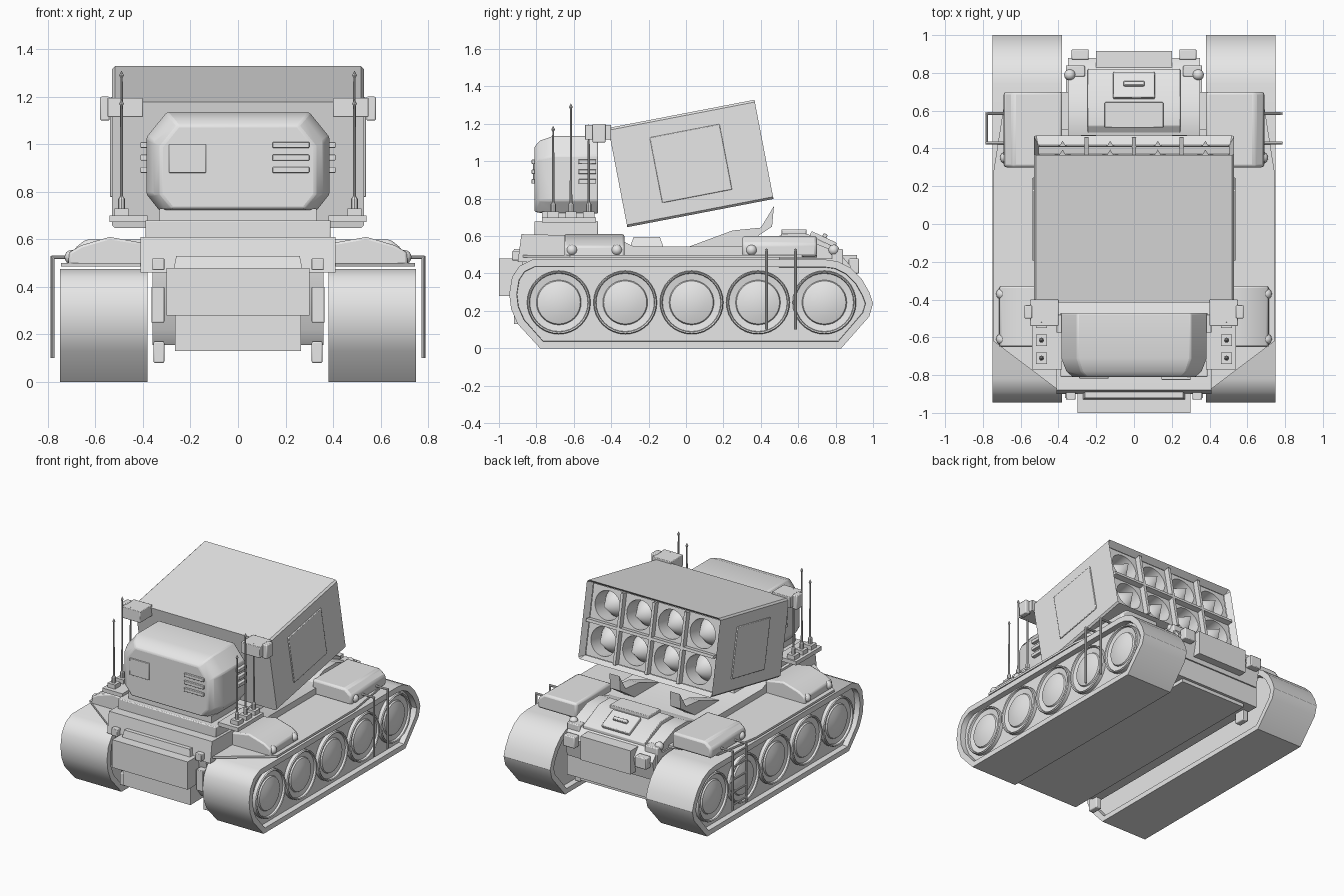
import bpy, bmesh, math
from mathutils import Matrix, Vector

cube = bpy.data.objects.get("Cube")
if cube:
    bpy.data.objects.remove(cube, do_unlink=True)

grey = bpy.data.materials.new("plain grey")
grey.use_nodes = True
grey.diffuse_color = (0.8, 0.8, 0.8, 1)
grey.node_tree.nodes["Principled BSDF"].inputs["Base Color"].default_value = (0.8, 0.8, 0.8, 1)


def finish(name, bm, mirror=False, bevel=0, matrix=None):
    if matrix:
        bm.transform(matrix)
    bmesh.ops.recalc_face_normals(bm, faces=bm.faces)
    mesh = bpy.data.meshes.new(name)
    bm.to_mesh(mesh)
    bm.free()
    mesh.materials.append(grey)
    ob = bpy.data.objects.new(name, mesh)
    bpy.context.collection.objects.link(ob)
    if bevel:
        mod = ob.modifiers.new("bevel", 'BEVEL')
        mod.width, mod.segments = bevel, 2
    if mirror:
        ob.modifiers.new("mirror", 'MIRROR').use_mirror_merge = False
    bpy.ops.object.select_all(action='DESELECT')
    ob.select_set(True)
    bpy.context.view_layer.objects.active = ob
    bpy.ops.object.shade_smooth_by_angle(angle=math.radians(32))


def extrude(pts, axis, a, b):
    """Profile in the two axes other than the extrusion axis."""
    bm = bmesh.new()
    def place(p, d):
        c = list(p)
        c.insert("xyz".index(axis), d)
        return bm.verts.new(c)
    ra, rb = [place(p, a) for p in pts], [place(p, b) for p in pts]
    caps = [bm.faces.new(ra), bm.faces.new(rb)]
    for i in range(len(pts)):
        j = (i + 1) % len(pts)
        bm.faces.new((ra[i], ra[j], rb[j], rb[i]))
    bmesh.ops.recalc_face_normals(bm, faces=bm.faces)
    return bm, caps


def prism(name, pts, axis, a, b, **kw):
    finish(name, extrude(pts, axis, a, b)[0], **kw)


def box(name, x, y, z, taper=0, **kw):
    bm, _ = extrude([(x[0], y[0]), (x[1], y[0]), (x[1], y[1]), (x[0], y[1])], "z", *z)
    mid = (sum(x) / 2, sum(y) / 2)
    for v in bm.verts:
        if taper and v.co.z > sum(z) / 2:
            for k in (0, 1):
                v.co[k] -= math.copysign(taper, v.co[k] - mid[k])
    finish(name, bm, **kw)


def lathe(name, profile, origin, axis, steps=32, matrix=Matrix(), **kw):
    """Profile of (radius, height), spun about the axis."""
    bm = bmesh.new()
    vs = [bm.verts.new((r, 0, h)) for r, h in profile]
    es = [bm.edges.new(p) for p in zip(vs, vs[1:])]
    bmesh.ops.spin(bm, geom=vs + es, cent=(0, 0, 0), axis=(0, 0, 1), angle=math.tau, steps=steps)
    bmesh.ops.remove_doubles(bm, verts=bm.verts, dist=0.0005)
    turn = Vector((0, 0, 1)).rotation_difference(Vector(axis)).to_matrix().to_4x4()
    finish(name, bm, matrix=matrix @ Matrix.Translation(origin) @ turn, **kw)


def rod(name, start, end, r, **kw):
    d = Vector(end) - Vector(start)
    lathe(name, [(0, 0), (r, 0), (r, d.length), (0, d.length)], start, d.normalized(), 8, **kw)


# Tracks with recessed sides and upright rim walls
track = [(-0.78, 0), (-0.9, 0.13), (-0.935, 0.21), (-0.945, 0.29), (-0.93, 0.38), (-0.89, 0.44), (-0.82, 0.475),
         (0.74, 0.475), (0.81, 0.465), (0.88, 0.43), (0.94, 0.37), (0.98, 0.3), (1.0, 0.24), (0.98, 0.17), (0.83, 0)]
bm, caps = extrude(track, "x", 0.38, 0.75)
for cap, inward in zip(caps, (1, -1)):
    bmesh.ops.inset_region(bm, faces=[cap], thickness=0.04)
    bmesh.ops.inset_region(bm, faces=[cap], thickness=0.002)
    bmesh.ops.translate(bm, verts=cap.verts, vec=(0.04 * inward, 0, 0))
finish("track", bm, mirror=True)

# Road wheels with domed hubs
for i in range(5):
    lathe("road_wheel", [(0.17, 0.65), (0.17, 0.735), (0.165, 0.742), (0.158, 0.738), (0.155, 0.724), (0.12, 0.718),
          (0.115, 0.728), (0.07, 0.742), (0, 0.75)], (0, -0.68 + 0.355 * i, 0.245), (1, 0, 0), mirror=True)

# Hull
prism("lower_hull", [(-0.88, 0.48), (-0.85, 0.22), (-0.8, 0.155), (0.84, 0.155), (0.84, 0.48)], "x", -0.36, 0.36)
box("keel", (-0.265, 0.265), (-0.92, 0.82), (0.13, 0.3))
box("nose_box", (-0.3, 0.3), (-1.0, -0.86), (0.28, 0.48))
box("nose_lid", (-0.27, 0.27), (-0.93, -0.84), (0.48, 0.53), taper=0.01)
prism("fender_deck", [(-0.4, -0.88), (0.4, -0.88), (0.745, -0.62), (0.745, 0.27), (0.69, 0.62), (0.38, 0.7),
                      (-0.38, 0.7), (-0.69, 0.62), (-0.745, 0.27), (-0.745, -0.62)], "z", 0.485, 0.5)
prism("upper_hull", [(-0.9, 0.46), (-0.88, 0.61), (-0.4, 0.60), (-0.28, 0.545), (0.5, 0.545), (0.5, 0.46)],
      "x", -0.41, 0.41)
prism("rear_hull", [(0.36, 0.545), (0.48, 0.59), (0.62, 0.59), (0.82, 0.51), (0.88, 0.44), (0.85, 0.3), (0.36, 0.3)],
      "x", -0.35, 0.35)
prism("engine_cover", [(0.47, 0.58), (0.52, 0.615), (0.64, 0.615), (0.82, 0.53), (0.82, 0.48), (0.47, 0.48)],
      "x", -0.245, 0.245, bevel=0.004)
box("rear_box", (-0.2, 0.2), (0.78, 0.915), (0.33, 0.5))
box("deck_plate", (-0.3, 0.3), (-0.3, -0.12), (0.54, 0.595), taper=0.02)
prism("deck_wedge", [(0.02, 0.545), (0.25, 0.63), (0.4, 0.645), (0.47, 0.76), (0.46, 0.65), (0.3, 0.545)],
      "x", 0.2, 0.28, mirror=True)

# Engine hatches and handle, lying on the sloped rear
slope = Matrix.Translation((0, 0.73, 0.575)) @ Matrix.Rotation(math.radians(-25), 4, 'X')
box("rear_hatch", (-0.11, 0.11), (-0.075, 0.075), (-0.02, 0.022), bevel=0.006, matrix=slope)
box("hatch_handle", (-0.055, 0.055), (-0.012, 0.012), (0.02, 0.04), bevel=0.004, matrix=slope)
box("engine_hatch", (-0.155, 0.155), (0.51, 0.645), (0.6, 0.635), bevel=0.004)

# Fender lockers with sloping lids, lamps and brackets
prism("front_locker", [(0.4, 0.49), (0.4, 0.585), (0.54, 0.61), (0.66, 0.575), (0.71, 0.545), (0.715, 0.49)],
      "y", -0.65, -0.33, bevel=0.01, mirror=True)
prism("rear_locker", [(0.38, 0.49), (0.38, 0.6), (0.64, 0.6), (0.69, 0.56), (0.69, 0.49)],
      "y", 0.3, 0.7, bevel=0.015, mirror=True)
ball = [(0.03 * math.sin(a * math.pi / 8), -0.03 * math.cos(a * math.pi / 8)) for a in range(9)]
for x, y in ((0.7, -0.61), (0.7, -0.37), (0.68, 0.35), (0.34, 0.79)):
    lathe("fender_lamp", ball, (x, y, 0.525), (1, 0, 0), 12, mirror=True)
box("rear_lamp", (0.24, 0.33), (0.87, 0.925), (0.4, 0.48), bevel=0.006, mirror=True)
box("side_lamp", (0.26, 0.36), (0.78, 0.84), (0.42, 0.53), bevel=0.006, mirror=True)
box("nose_bracket", (0.31, 0.365), (-0.92, -0.84), (0.25, 0.4), bevel=0.004, mirror=True)
box("nose_lamp", (0.31, 0.36), (-0.93, -0.86), (0.47, 0.52), bevel=0.004, mirror=True)
for y in (-0.8, 0.72):
    box("tow_hook", (0.31, 0.355), (y - 0.04, y + 0.04), (0.08, 0.17), bevel=0.006, mirror=True)

# Grab bars on both sides, rungs on the right side
for y in (0.43, 0.585):
    rod("grab_bar", (0.78, y, 0.1), (0.78, y, 0.53), 0.008, mirror=True)
    rod("grab_bar_top", (0.66, y, 0.525), (0.785, y, 0.525), 0.008, mirror=True)
for i in range(5):
    z = 0.14 + 0.09 * i
    rod("ladder_rung", (-0.78, 0.43, z), (-0.78, 0.585, z), 0.007)

# Cabin platform with side shelves
box("cabin_platform", (-0.39, 0.39), (-0.81, -0.47), (0.6, 0.68), bevel=0.006)
box("cabin_foot", (-0.33, 0.33), (-0.77, -0.5), (0.68, 0.73))
box("side_shelf", (0.38, 0.54), (-0.77, -0.48), (0.672, 0.7), mirror=True)

# Cabin lofted from eight-sided sections, the front leaning back
outline = [(-0.385, 0.79), (-0.33, 0.72), (0.33, 0.72), (0.385, 0.79), (0.385, 1.03), (0.3, 1.135), (-0.3, 1.135),
           (-0.385, 1.03)]
bm = bmesh.new()
rings = [[bm.verts.new((x * s, y, 0.78 + (z - 0.78) * s)) for x, z in outline]
         for y, s in ((-0.81, 0.84), (-0.78, 0.93), (-0.71, 1), (-0.47, 1))]
for a, b in zip(rings, rings[1:]):
    for i in range(8):
        bm.faces.new((a[i], a[i - 1], b[i - 1], b[i]))
bm.faces.new(rings[0])
bm.faces.new(rings[-1])
finish("cabin", bm, bevel=0.008)
box("cabin_window", (-0.29, -0.135), (-0.818, -0.8), (0.88, 1.0), bevel=0.003)
for z in (0.88, 0.932, 0.985):
    box("front_louver", (0.145, 0.3), (-0.825, -0.8), (z, z + 0.024), bevel=0.003)
    box("side_louver", (0.37, 0.41), (-0.575, -0.48), (z, z + 0.024), bevel=0.003, mirror=True)

# Whip antennas
for y, top in ((-0.71, 1.19), (-0.615, 1.31), (-0.52, 1.2)):
    box("antenna_base", (0.46, 0.52), (y - 0.03, y + 0.03), (0.7, 0.73), mirror=True)
    lathe("antenna", [(0.014, 0.73), (0.014, 0.77), (0.007, 0.78), (0.005, top - 0.03), (0.01, top - 0.02),
          (0, top)], (0.49, y, 0), (0, 0, 1), 8, mirror=True)

# Launcher brackets
box("launcher_bracket", (0.4, 0.55), (-0.54, -0.4), (1.115, 1.195), bevel=0.004, mirror=True)
box("bracket_end", (0.54, 0.58), (-0.5, -0.43), (1.1, 1.2), bevel=0.006, mirror=True)

# Launcher casing, open at the rear
tilt = Matrix.Translation((0, 0.026, 0.988)) @ Matrix.Rotation(math.radians(10.9), 4, 'X')
W, H, L, C = 0.53, 0.27, 0.398, 0.012
octagon = [(-W, -H + C), (-W + C, -H), (W - C, -H), (W, -H + C), (W, H - C), (W - C, H), (-W + C, H), (-W, H - C)]
bm, caps = extrude(octagon, "y", -L, L)
bmesh.ops.inset_region(bm, faces=[caps[1]], thickness=0.025)
bmesh.ops.translate(bm, verts=caps[1].verts, vec=(0, -0.045, 0))
bmesh.ops.delete(bm, geom=[caps[1]], context='FACES_ONLY')
finish("launcher_casing", bm, matrix=tilt)
box("launcher_side_panel", (W - 0.01, W + 0.008), (-0.19, 0.19), (-0.178, 0.178), bevel=0.004, mirror=True, matrix=tilt)

# Launch tubes: round holes in square cells, each with a pointed nose inside
cw, ch, back = 0.126, 0.1225, L - 0.045
bm = bmesh.new()
for ix in range(4):
    for iz in range(2):
        cx, cz = (ix - 1.5) * 2 * cw, (iz - 0.5) * 2 * ch
        loops = [[], [], []]
        for k in range(32):
            c, s = math.cos(math.tau * k / 32), math.sin(math.tau * k / 32)
            q = 1 / max(abs(c), abs(s))
            loops[0].append(bm.verts.new((cx + c * q * cw, back, cz + s * q * ch)))
            for n, depth in ((1, 0), (2, 0.16)):
                loops[n].append(bm.verts.new((cx + c * 0.1, back - depth, cz + s * 0.1)))
        for a, b in zip(loops, loops[1:]):
            for k in range(32):
                bm.faces.new((a[k - 1], a[k], b[k], b[k - 1]))
        bm.faces.new(loops[2])
        lathe("missile_nose", [(0.095, back - 0.11), (0, L)], (cx, 0, cz), (0, 1, 0), matrix=tilt)
finish("launch_tubes", bm, matrix=tilt)
for ix in (-1, 0, 1):
    x = ix * 2 * cw
    box("upright_divider", (x - 0.01, x + 0.01), (back - 0.01, L - 0.005), (-0.245, 0.245), matrix=tilt)
box("level_divider", (-0.505, 0.505), (back - 0.01, L - 0.005), (-0.01, 0.01), matrix=tilt)
